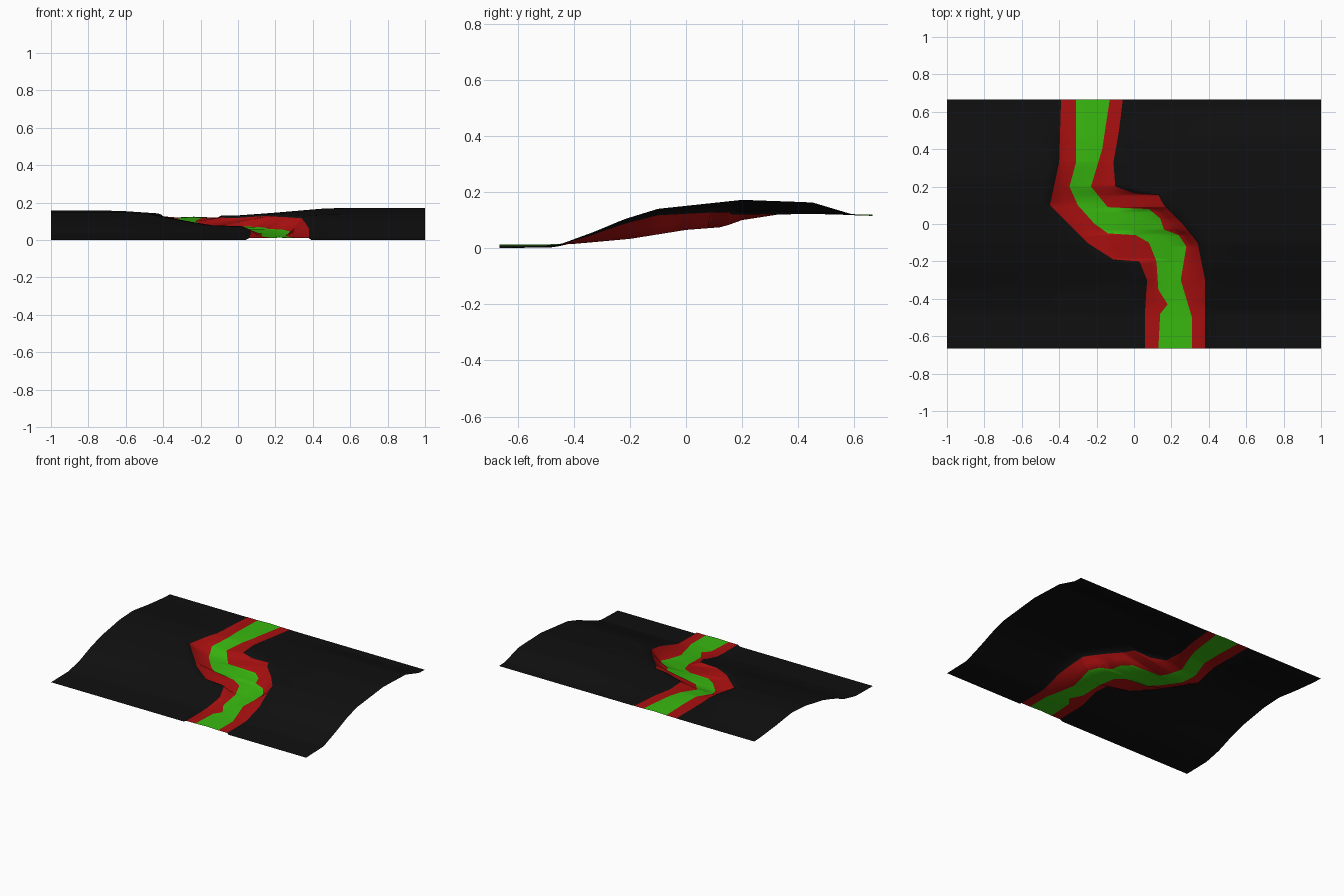
import bpy
import bmesh

cube = bpy.data.objects.get("Cube")
if cube:
    bpy.data.objects.remove(cube, do_unlink=True)


def material(name, rgb):
    mat = bpy.data.materials.new(name)
    mat.use_nodes = True
    mat.diffuse_color = (*rgb, 1)
    mat.node_tree.nodes["Principled BSDF"].inputs["Base Color"].default_value = (*rgb, 1)
    return mat


def sample(curve, t):
    """Piecewise linear lookup in a list of (position, value) pairs."""
    if t <= curve[0][0]:
        return curve[0][1]
    for (a, va), (b, vb) in zip(curve, curve[1:]):
        if t <= b:
            return va + (vb - va) * (t - a) / (b - a)
    return curve[-1][1]


END = 0.665

# Path edges: x position along y, from front to back
bank_left = [(-END, .06), (-.45, .06), (-.3, .07), (-.2, .03), (-.19, -.11),
             (-.1, -.25), (.1, -.45), (.33, -.4), (END, -.39)]
green_left = [(-END, .13), (-.48, .14), (-.43, .18), (-.35, .13), (-.2, .12), (-.1, .08),
              (-.06, .01), (-.05, -.14), (0, -.21), (.1, -.3), (.2, -.345), (.33, -.31), (END, -.31)]
green_right = [(-END, .31), (-.5, .31), (-.3, .25), (-.12, .28), (-.06, .24), (-.03, .16),
               (.03, .14), (.08, .08), (.09, -.14), (.2, -.23), (.4, -.17), (END, -.13)]
bank_right = [(-END, .38), (-.3, .38), (-.1, .34), (0, .26), (.1, .16), (.155, .13),
              (.165, 0), (.2, -.1), (.33, -.11), (.5, -.08), (END, -.06)]
edges = (bank_left, green_left, green_right, bank_right)

# Heights along y: path floor and the hills at left, middle and right
floor = [(-END, .01), (-.5, .01), (-.4, .015), (-.2, .033), (0, .065), (.13, .075),
         (.2, .1), (.33, .12), (.45, .122), (END, .116)]
hill_west = [(-END, 0), (-.47, .003), (-.35, .03), (-.22, .08), (-.1, .115), (.1, .15),
             (.25, .158), (.42, .135), (.6, .117), (END, .115)]
hill_mid = [(-END, 0), (-.47, .006), (-.33, .035), (-.2, .075), (-.1, .1), (.1, .128),
            (.3, .132), (.45, .127), (END, .115)]
hill_east = [(-END, 0), (-.47, .006), (-.33, .057), (-.22, .103), (-.1, .14), (.2, .172),
             (.45, .163), (.6, .118), (END, .115)]


def hill(x, y):
    west, mid, east = (sample(p, y) for p in (hill_west, hill_mid, hill_east))
    return sample([(-.65, west), (-.25, mid), (0, mid), (.5, east)], x)


# One row of points across the ground
spread = (.02, .1, .22, .36, .52, .68, .84, 1)


def row(y):
    a, b, c, d = (sample(e, y) for e in edges)
    low = sample(floor, y)
    points = [(x, y, hill(x, y)) for x in (a + (-1 - a) * s for s in reversed(spread))]
    rim_a, rim_d = (max(low, hill(x, y) * .92) for x in (a, d))
    points += [(a, y, rim_a), ((a + b) / 2, y, (rim_a * .45 + low * .55)), (b, y, low),
               ((b + c) / 2, y, low + .003), (c, y, low),
               ((c + d) / 2, y, (rim_d * .45 + low * .55)), (d, y, rim_d)]
    points += [(x, y, hill(x, y)) for x in (d + (1 - d) * s for s in spread)]
    return points


# Ground sheet, coloured by strip
steps = 44
ys = {round(-END + 2 * END * i / steps, 4) for i in range(steps + 1)}
ys |= {p[0] for e in edges for p in e}
bm = bmesh.new()
rows = [[bm.verts.new(p) for p in row(y)] for y in sorted(ys)]
n = len(spread)
for near, far in zip(rows, rows[1:]):
    for i in range(len(near) - 1):
        face = bm.faces.new((near[i], near[i + 1], far[i + 1], far[i]))
        strip = i - n
        face.material_index = 2 if strip in (2, 3) else 1 if 0 <= strip < 6 else 0
        face.smooth = True

mesh = bpy.data.meshes.new("ground")
bm.to_mesh(mesh)
bm.free()
for mat in (material("black_ground", (.005, .005, .005)),
            material("red_bank", (.4, .005, .005)),
            material("green_path", (.04, .48, .005))):
    mesh.materials.append(mat)
ground = bpy.data.objects.new("ground", mesh)
bpy.context.collection.objects.link(ground)
